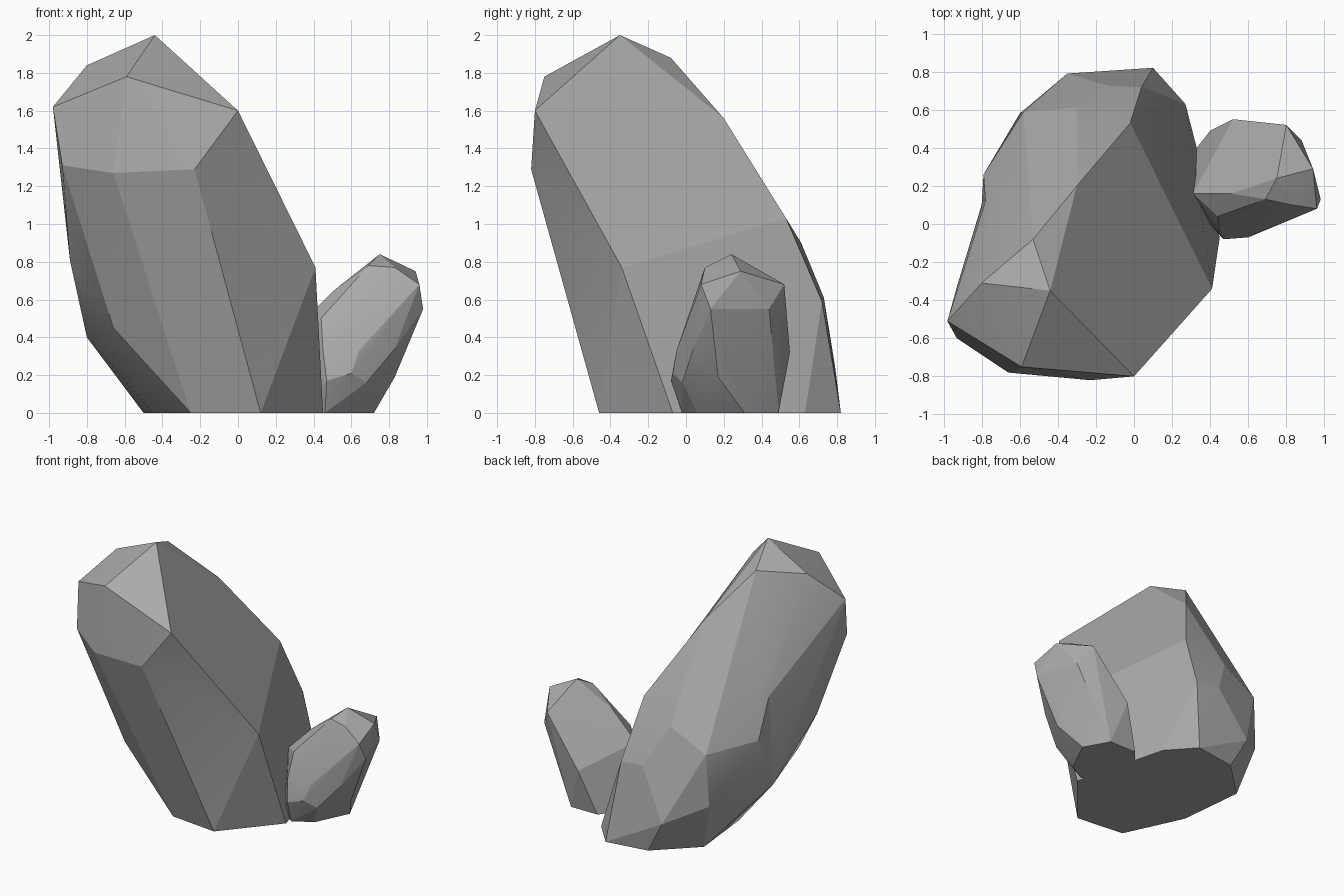
import bpy
import bmesh
import math
from mathutils import Vector

default_cube = bpy.data.objects.get("Cube")
if default_cube:
    bpy.data.objects.remove(default_cube, do_unlink=True)


def make_material(name, colour):
    material = bpy.data.materials.new(name)
    material.use_nodes = True
    material.diffuse_color = colour
    shader = next(node for node in material.node_tree.nodes
                  if node.type == 'BSDF_PRINCIPLED')
    shader.inputs["Base Color"].default_value = colour
    shader.inputs["Roughness"].default_value = .9
    return material


def turn_crease(bm, start, end):
    """Swap a ridge between two corners for the crossing valley."""
    ends = (Vector(start), Vector(end))
    for edge in bm.edges[:]:
        first, second = (vert.co for vert in edge.verts)
        if any((first - a).length + (second - b).length < .01
               for a, b in (ends, ends[::-1])):
            bmesh.ops.rotate_edges(bm, edges=[edge], use_ccw=False)
            return


def make_boulder(name, rings, material, hollows=(), valleys=()):
    """Wrap a faceted skin around rings of corner points."""
    mesh = bpy.data.meshes.new(name)
    bm = bmesh.new()
    for ring in rings.values():
        for corner in ring:
            bm.verts.new(corner)
    # Hollow corners are wrapped slightly proud, then pressed back in
    pressed = {}
    for x, y, z in hollows:
        pressed[bm.verts.new((x * 1.08, y * 1.08, z))] = (x, y, z)
    hull = bmesh.ops.convex_hull(bm, input=bm.verts[:])
    for vert, place in pressed.items():
        vert.co = place
    unused = {item for item in hull["geom_interior"] + hull["geom_unused"]
              if isinstance(item, bmesh.types.BMVert)}
    bmesh.ops.delete(bm, geom=list(unused), context='VERTS')
    for start, end in valleys:
        turn_crease(bm, start, end)
    # Merge almost flat triangles into broad chiselled facets
    bmesh.ops.dissolve_limit(bm, angle_limit=math.radians(3),
                             verts=bm.verts[:], edges=bm.edges[:])
    bmesh.ops.recalc_face_normals(bm, faces=bm.faces[:])
    bm.to_mesh(mesh)
    bm.free()
    mesh.materials.append(material)
    boulder = bpy.data.objects.new(name, mesh)
    bpy.context.collection.objects.link(boulder)
    # Soften only the gentlest creases, keeping the facets crisp
    bpy.ops.object.select_all(action='DESELECT')
    boulder.select_set(True)
    bpy.context.view_layer.objects.active = boulder
    bpy.ops.object.shade_smooth_by_angle(angle=math.radians(14))
    boulder.select_set(False)
    return boulder


stone = make_material("grey stone", (.4, .4, .4, 1))

# Tall leaning boulder, from its crown down to its footprint
front_peak = (0, -.8, 1.6)
front_foot = (.12, -.46, 0)
tall_rings = {
    "crown": [(-.44, -.35, 2), (-.53, -.08, 1.88), (-.8, -.31, 1.84),
              (-.59, -.75, 1.78)],
    "shoulder": [(-.98, -.51, 1.62), front_peak, (-.3, .2, 1.56)],
    "brow": [(-.93, -.6, 1.31), (-.66, -.78, 1.27), (-.23, -.82, 1.29),
             (-.93, -.33, 1.19)],
    "back": [(-.02, .53, 1.03), (-.3, .61, .9)],
    "flank": [(-.89, -.3, .81), (-.79, .26, .79), (-.58, .59, .75),
              (.41, -.34, .77), (-.15, .73, .61), (.04, .72, .59)],
    "belly": [(-.66, -.41, .45), (-.8, .1, .4), (-.6, .58, .36),
              (-.35, .79, .24)],
    "footprint": [front_foot, (.45, -.07, 0), (.33, .4, 0),
                  (.27, .63, 0), (.1, .82, 0), (-.22, .77, 0),
                  (-.5, .5, 0), (-.45, .01, 0), (-.25, -.42, 0)],
}
make_boulder("tall_boulder", tall_rings, stone,
             hollows=[(-.74, .14, 1.14), (-.78, .12, 1.07)],
             valleys=[(front_peak, front_foot)])

# Small boulder leaning away from the tall one, its inner side buried in it
small_rings = {
    "crown": [(.75, .24, .84), (.69, .13, .78), (.83, .1, .77),
              (.94, .29, .75)],
    "shoulder": [(.96, .08, .68), (.8, .52, .68), (.51, .16, .65)],
    "waist": [(.98, .13, .55), (.88, .44, .55), (.31, .16, .45),
              (.44, .04, .5), (.68, 0, .46)],
    "belly": [(.83, .04, .34), (.52, .55, .32), (.64, -.05, .33),
              (.45, -.05, .33), (.47, -.08, .17), (.6, -.07, .21),
              (.68, -.02, .16), (.83, .17, .19)],
    "footprint": [(.72, .31, 0), (.62, .49, 0), (.4, .49, 0),
                  (.33, .4, 0), (.3, .1, 0), (.46, -.02, 0),
                  (.6, .06, 0)],
}
make_boulder("small_boulder", small_rings, stone)
